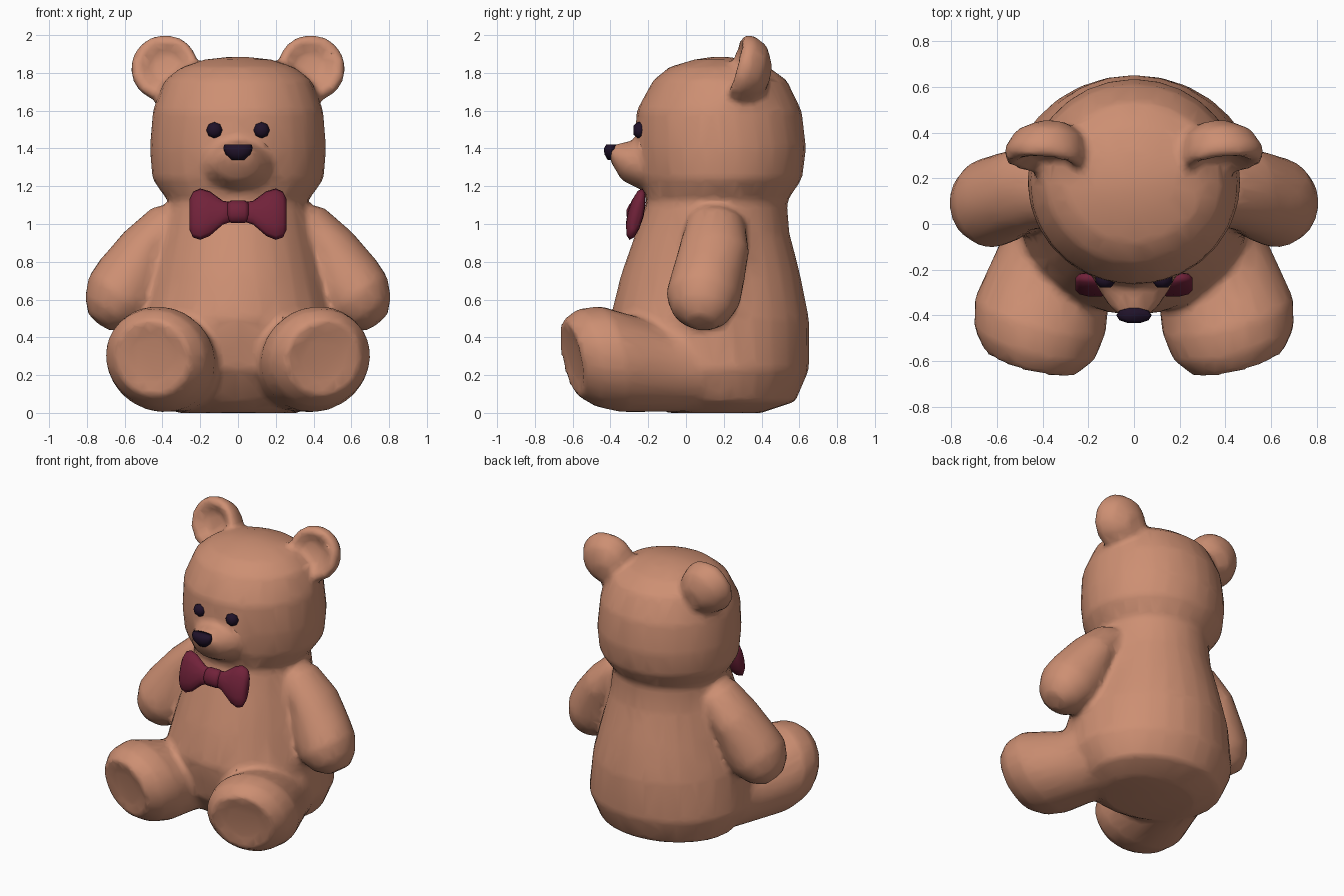
import bpy, bmesh, math
from mathutils import Vector


def material(name, rgb):
    m = bpy.data.materials.new(name)
    m.diffuse_color = (*rgb, 1)
    return m


FUR = material("tan fur", (0.61, 0.275, 0.17))
BOW = material("dark red ribbon", (0.165, 0.016, 0.042))
DARK = material("dark eyes and nose", (0.014, 0.006, 0.022))


def loft(bm, rings, axis, ref, side=1, n=24):
    """Closed skin through elliptical rings (x, y, z, radius along ref, radius across)."""
    axis, ref = Vector(axis).normalized(), Vector(ref)
    u = (ref - axis * ref.dot(axis)).normalized()
    v = axis.cross(u)
    loops = []
    for x, y, z, ru, rv in rings:
        loop = []
        for i in range(n):
            a = math.tau * i / n
            p = Vector((x, y, z)) + u * ru * math.cos(a) + v * rv * math.sin(a)
            loop.append(bm.verts.new((p.x * side, p.y, p.z)))
        loops.append(loop)
    faces = [bm.faces.new(loops[0]), bm.faces.new(loops[-1])]
    for a, b in zip(loops, loops[1:]):
        for i in range(n):
            j = (i + 1) % n
            faces.append(bm.faces.new((a[i], a[j], b[j], b[i])))
    bmesh.ops.recalc_face_normals(bm, faces=faces)


def finish(bm, name, mat):
    me = bpy.data.meshes.new(name)
    bm.to_mesh(me)
    bm.free()
    me.materials.append(mat)
    for p in me.polygons:
        p.use_smooth = True
    ob = bpy.data.objects.new(name, me)
    bpy.context.collection.objects.link(ob)
    return ob


bear = bmesh.new()

# torso and head: (z, centre y, half width, half depth)
trunk = [(0.0, .15, .32, .25), (.06, .19, .46, .39), (.23, .155, .545, .497),
         (.50, .125, .52, .527), (.72, .13, .46, .478), (.95, .14, .40, .408),
         (1.12, .165, .37, .37), (1.24, .185, .455, .43), (1.40, .185, .467, .452),
         (1.60, .175, .452, .438), (1.76, .18, .39, .355), (1.83, .175, .30, .265),
         (1.87, .18, .18, .14), (1.885, .18, .05, .04)]
loft(bear, [(0, y, z, w, d) for z, y, w, d in trunk], (0, 0, 1), (1, 0, 0), n=28)

# muzzle
loft(bear, [(0, -.10, 1.33, .22, .15), (0, -.25, 1.315, .175, .13),
            (0, -.34, 1.33, .125, .10), (0, -.40, 1.375, .07, .045)],
     (0, -1, 0), (1, 0, 0))

for s in (1, -1):
    # arm
    loft(bear, [(.22, .16, 1.08, .06, .08), (.35, .16, 1.01, .13, .155),
                (.487, .15, .868, .148, .185), (.579, .11, .689, .195, .195),
                (.638, .09, .609, .19, .198), (.695, .08, .528, .145, .155),
                (.737, .08, .478, .07, .08)],
         (.6, -.11, -.79), (.79, 0, .6), s)
    # leg with a slightly sunken sole
    loft(bear, [(.22, .25, .25, .24, .24), (.33, -.10, .24, .245, .24),
                (.41, -.40, .285, .298, .288), (.435, -.52, .29, .275, .265),
                (.455, -.607, .29, .205, .205), (.45, -.59, .29, .13, .13)],
         (.25, -.93, -.2), (1, 0, 0), s)
    # ear with a dished front
    loft(bear, [(.35, .44, 1.77, .07, .07), (.37, .39, 1.80, .15, .15),
                (.39, .31, 1.825, .182, .182), (.39, .26, 1.835, .172, .172),
                (.385, .255, 1.835, .135, .135), (.38, .30, 1.83, .08, .08)],
         (.1, -.96, .25), (1, 0, 0), s)

# fuse the stuffed parts into one soft skin
body = finish(bear, "bear_body", FUR)
fuse = body.modifiers.new("fuse", 'REMESH')
fuse.mode = 'VOXEL'
fuse.voxel_size = 0.022
fuse.use_smooth_shade = True
soft = body.modifiers.new("soften", 'SMOOTH')
soft.factor = 0.5
soft.iterations = 5
thin = body.modifiers.new("simplify", 'DECIMATE')
thin.ratio = 0.15

# eyes
for s, label in ((1, "left"), (-1, "right")):
    bm = bmesh.new()
    loft(bm, [(.125, -.22, 1.497, .043, .043), (.125, -.255, 1.497, .043, .043),
              (.125, -.278, 1.497, .024, .024)], (0, -1, 0), (1, 0, 0), s, 8)
    finish(bm, label + "_eye", DARK)

# nose
bm = bmesh.new()
loft(bm, [(0, -.395, 1.338, .032, .02), (0, -.40, 1.37, .066, .034),
          (0, -.40, 1.40, .078, .036), (0, -.395, 1.422, .072, .028)],
     (0, 0, 1), (1, 0, 0), n=10)
finish(bm, "nose", DARK)

# bow tie: two loops and a knot, leaning with the chest
LEAN = (0, .24, .97)
for s, label in ((1, "left"), (-1, "right")):
    bm = bmesh.new()
    loft(bm, [(.02, -.27, 1.065, .05, .03), (.08, -.27, 1.06, .065, .034),
              (.15, -.268, 1.055, .122, .042), (.20, -.265, 1.052, .14, .042),
              (.238, -.262, 1.05, .125, .036), (.256, -.262, 1.05, .085, .02)],
         (1, 0, 0), LEAN, s, 12)
    finish(bm, label + "_bow_loop", BOW)
bm = bmesh.new()
loft(bm, [(-.055, -.27, 1.065, .05, .034), (-.035, -.272, 1.065, .062, .043),
          (.035, -.272, 1.065, .062, .043), (.055, -.27, 1.065, .05, .034)],
     (1, 0, 0), LEAN, n=12)
finish(bm, "bow_knot", BOW)
